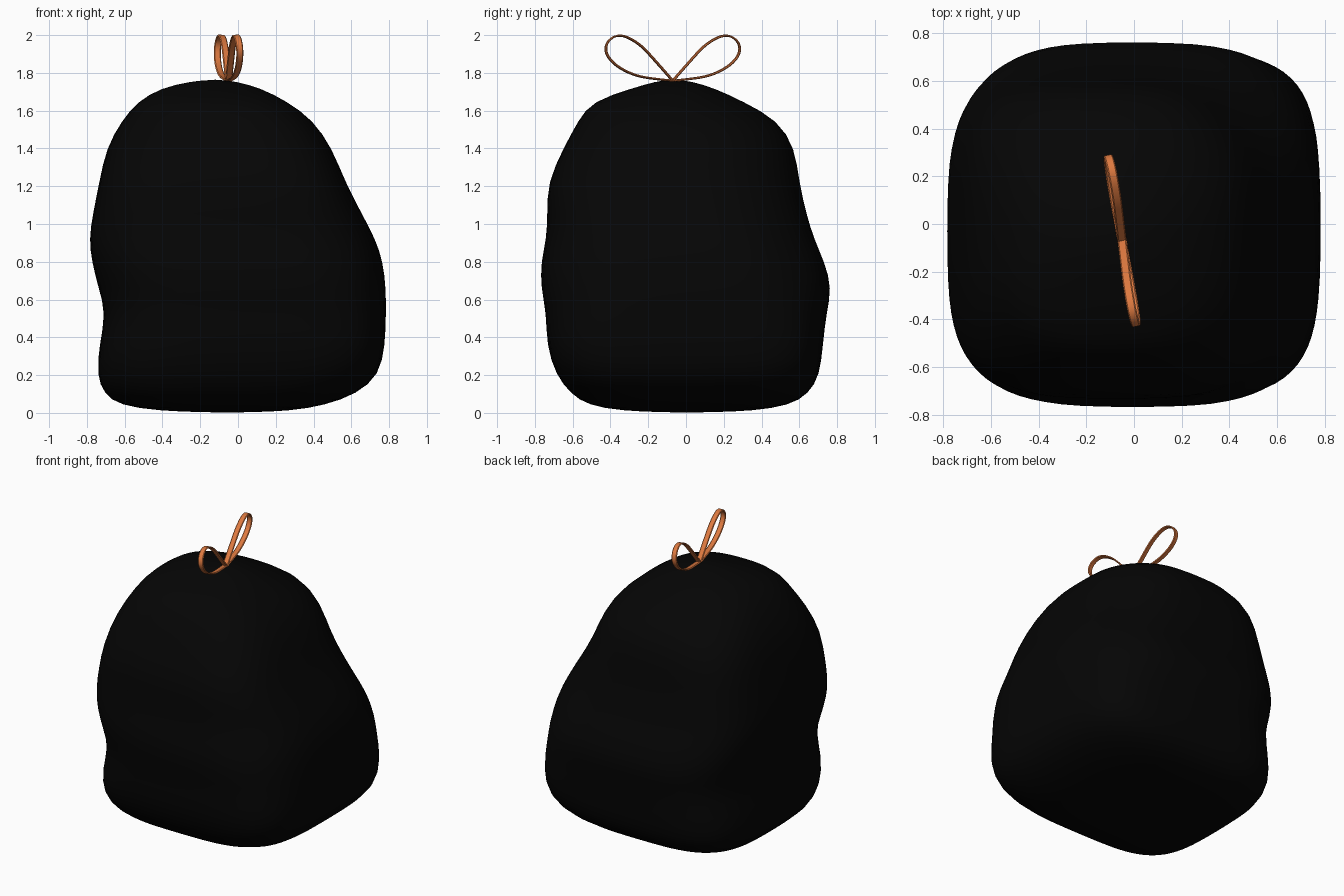
import bpy, bmesh, math

cube = bpy.data.objects.get("Cube")
if cube:
    bpy.data.objects.remove(cube, do_unlink=True)


def make_material(name, rgb, roughness):
    mat = bpy.data.materials.new(name)
    mat.use_nodes = True
    mat.diffuse_color = (*rgb, 1)
    bsdf = next(n for n in mat.node_tree.nodes if n.type == 'BSDF_PRINCIPLED')
    bsdf.inputs["Base Color"].default_value = (*rgb, 1)
    bsdf.inputs["Roughness"].default_value = roughness
    return mat


black = make_material("black plastic", (0.0015, 0.0015, 0.0015), 0.5)
orange = make_material("orange ribbon", (0.72, 0.19, 0.05), 0.5)

# Sack outline: height, right edge, left edge, front edge, back edge, squareness
SECTIONS = [
    (0.01, -.42, .28, -.34, .36, 2.6),
    (0.04, -.63, .46, -.52, .55, 3),
    (0.10, -.71, .63, -.61, .65, 3.2),
    (0.20, -.75, .75, -.69, .71, 3.4),
    (0.36, -.735, .78, -.74, .725, 3.4),
    (0.53, -.70, .785, -.74, .745, 3.4),
    (0.66, -.74, .785, -.77, .775, 3.4),
    (0.80, -.775, .77, -.77, .735, 3.3),
    (0.92, -.79, .73, -.74, .68, 3.2),
    (1.05, -.77, .66, -.735, .64, 3.1),
    (1.22, -.735, .57, -.735, .60, 3),
    (1.40, -.70, .50, -.65, .58, 2.8),
    (1.55, -.615, .40, -.57, .49, 2.6),
    (1.65, -.53, .26, -.50, .30, 2.4),
    (1.72, -.41, .12, -.28, .15, 2.2),
    (1.755, -.25, -.01, -.16, .03, 2),
]
SEGMENTS = 40

# How far each corner bulges or sags at these heights
CORNER_HEIGHTS = (0, .35, .65, .9, 1.3, 1.75)
CORNERS = (
    (.04, .05, -.035, -.045, -.045, -.02),  # back left
    (.02, .02, 0, .02, .06, .02),           # back right
    (.04, .03, 0, .03, .03, 0),             # front right
    (.04, .045, 0, -.01, .06, .04),         # front left
)


def corner_bulge(corner, z):
    pairs = list(zip(CORNER_HEIGHTS, CORNERS[corner]))
    for (z0, b0), (z1, b1) in zip(pairs, pairs[1:]):
        if z <= z1:
            return b0 + (b1 - b0) * (z - z0) / (z1 - z0)
    return pairs[-1][1]


def signed_power(value, power):
    return math.copysign(abs(value) ** power, value)


def section_ring(bm, z, right, left, front, back, squareness):
    ring = []
    for i in range(SEGMENTS):
        a = math.tau * i / SEGMENTS
        bulge = 1 + corner_bulge(4 * i // SEGMENTS, z) * math.sin(2 * a) ** 2
        x = signed_power(math.cos(a), 2 / squareness) * (left - right) / 2
        y = signed_power(math.sin(a), 2 / squareness) * (back - front) / 2
        ring.append(bm.verts.new(((left + right) / 2 + x * bulge,
                                  (front + back) / 2 + y * bulge, z)))
    return ring


def cap(bm, ring, centre):
    tip = bm.verts.new(centre)
    for i in range(SEGMENTS):
        bm.faces.new((ring[i], ring[(i + 1) % SEGMENTS], tip))


# Sack body
bm = bmesh.new()
rings = [section_ring(bm, *section) for section in SECTIONS]
for low, high in zip(rings, rings[1:]):
    for i in range(SEGMENTS):
        j = (i + 1) % SEGMENTS
        bm.faces.new((low[i], low[j], high[j], high[i]))
cap(bm, rings[0], (-.05, 0, 0))
cap(bm, rings[-1], (-.12, -.07, 1.765))
bmesh.ops.recalc_face_normals(bm, faces=bm.faces)
for face in bm.faces:
    face.smooth = True
mesh = bpy.data.meshes.new("sack_body")
bm.to_mesh(mesh)
bm.free()
mesh.materials.append(black)
sack = bpy.data.objects.new("sack_body", mesh)
bpy.context.collection.objects.link(sack)
sack.modifiers.new("Smooth", 'SUBSURF').levels = 1

# Ribbon loop path: distance outward from the knot, height above it
LOOP = [(0, 0), (.08, .008), (.20, .025), (.31, .08), (.365, .15), (.35, .215),
        (.28, .25), (.18, .20), (.10, .115), (0, 0)]


def ribbon_loop(name, yaw):
    curve = bpy.data.curves.new(name, 'CURVE')
    curve.dimensions = '2D'
    curve.fill_mode = 'NONE'
    curve.extrude = 0.014
    curve.bevel_depth = 0.005
    curve.bevel_resolution = 0
    spline = curve.splines.new('NURBS')
    spline.points.add(len(LOOP) - 1)
    for point, (out, up) in zip(spline.points, LOOP):
        point.co = (out, up, 0, 1)
    spline.order_u = 3
    spline.use_endpoint_u = True
    spline.resolution_u = 5
    curve.materials.append(orange)
    loop = bpy.data.objects.new(name, curve)
    loop.location = (-.05, -.07, 1.758)
    # Upright, with the top leaning slightly inward
    loop.rotation_euler = (math.pi / 2 + .07, 0, yaw)
    bpy.context.collection.objects.link(loop)
    bpy.ops.object.select_all(action='DESELECT')
    loop.select_set(True)
    bpy.context.view_layer.objects.active = loop
    bpy.ops.object.convert(target='MESH')
    bpy.ops.object.shade_smooth_by_angle(angle=math.radians(35))


# Two loops of the tie bow
front_yaw = math.atan2(-.35, .07)
ribbon_loop("front_ribbon_loop", front_yaw)
ribbon_loop("back_ribbon_loop", front_yaw + math.pi)
